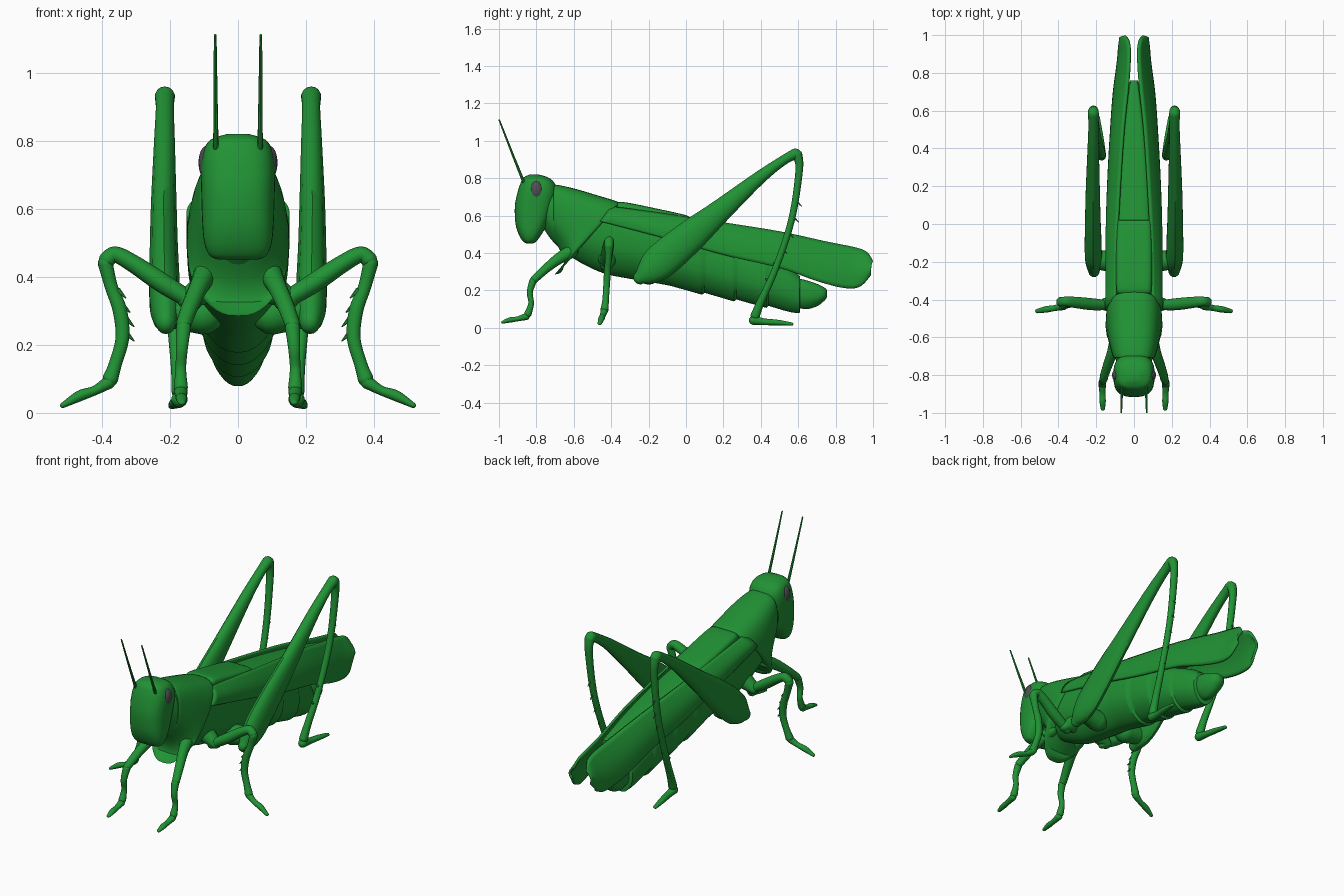
import bpy, bmesh, math
from mathutils import Vector


def material(name, rgb):
    m = bpy.data.materials.new(name)
    m.diffuse_color = (*rgb, 1)
    return m


GREEN = material("green", (0.015, 0.29, 0.035))
DARK = material("dark grey", (0.08, 0.075, 0.085))


def smooth(st, n):
    """Catmull-Rom interpolation of station tuples."""
    out = []
    for i in range(len(st) - 1):
        a, b = st[max(i - 1, 0)], st[i]
        c, d = st[i + 1], st[min(i + 2, len(st) - 1)]
        for k in range(n):
            t = k / n
            out.append(tuple(0.5 * (2 * q + (r - p) * t + (2 * p - 5 * q + 4 * r - s) * t * t
                                    + (3 * q - p - 3 * r + s) * t ** 3)
                             for p, q, r, s in zip(a, b, c, d)))
    return out + [tuple(st[-1])]


def build(name, rings, closed=True, mirror=False, solid=0, mat=GREEN, angle=40):
    """Skin a list of point rings into one object."""
    bm = bmesh.new()
    vs = [[bm.verts.new(p) for p in r] for r in rings]
    n = len(vs[0])
    for a, b in zip(vs, vs[1:]):
        for i in range(n if closed else n - 1):
            j = (i + 1) % n
            bm.faces.new((a[i], a[j], b[j], b[i]))
    if closed:
        bm.faces.new(vs[0])
        bm.faces.new(vs[-1])
    bmesh.ops.recalc_face_normals(bm, faces=bm.faces)
    me = bpy.data.meshes.new(name)
    bm.to_mesh(me)
    bm.free()
    ob = bpy.data.objects.new(name, me)
    bpy.context.collection.objects.link(ob)
    me.materials.append(mat)
    bpy.ops.object.select_all(action='DESELECT')
    ob.select_set(True)
    bpy.context.view_layer.objects.active = ob
    bpy.ops.object.shade_smooth_by_angle(angle=math.radians(angle))
    if solid:
        m = ob.modifiers.new("thickness", 'SOLIDIFY')
        m.thickness, m.offset = solid, 0
    if mirror:
        ob.modifiers.new("mirror", 'MIRROR').use_clip = False
    return ob


def oval(u, e):
    """Unit superellipse point."""
    c, s = math.cos(u), math.sin(u)
    return math.copysign(abs(c) ** (2 / e), c), math.copysign(abs(s) ** (2 / e), s)


def section(y, top, bot, w, e=2.6, taper=0.35, shear=0, n=40):
    """Upright body cross-section, narrower below, optionally slanted."""
    ring = []
    for i in range(n):
        c, s = oval(2 * math.pi * i / n, e)
        z = (top + bot) / 2 + s * (top - bot) / 2
        ring.append((c * w * (1 - taper * min(s, 0) ** 2), y + shear * (z - top), z))
    return ring


def limb(name, stations, ref, n=8, mat=GREEN, sides=14):
    """Round-ended tube through (x, y, z, in-plane radius, cross radius), mirrored."""
    st = smooth(stations, n)
    P = [Vector(s[:3]) for s in st]
    ref = Vector(ref)
    rings = []

    def ring(p, t, a, b):
        n1 = t.cross(ref).normalized()
        n2 = n1.cross(t).normalized()
        return [p + n1 * a * math.cos(2 * math.pi * i / sides) + n2 * b * math.sin(2 * math.pi * i / sides)
                for i in range(sides)]

    for i, p in enumerate(P):
        t = (P[min(i + 1, len(P) - 1)] - P[max(i - 1, 0)]).normalized()
        a, b = st[i][3:]
        angs = [math.radians(d) for d in (10, 35, 65)]
        caps = [ring(p + t * (-1 if i == 0 else 1) * math.cos(g) * min(a, b), t, a * math.sin(g), b * math.sin(g))
                for g in angs]
        if i == 0:
            rings += caps
        rings.append(ring(p, t, a, b))
        if i == len(P) - 1:
            rings += caps[::-1]
    return build(name, rings, mirror=True, mat=mat)


# Body with stepped abdomen segments
body = smooth([(-.78, .73, .56, .07), (-.71, .75, .46, .10), (-.6, .725, .37, .125), (-.45, .69, .295, .135),
               (-.3, .64, .262, .138), (-.1, .58, .228, .13), (.1, .51, .188, .12), (.27, .45, .152, .11),
               (.43, .38, .12, .096), (.55, .32, .095, .08), (.61, .275, .092, .068)], 12)
rings = []
for y, t, b, w in body:
    f = ((y + .09) / .175) % 1 if y > -.09 else 0
    rings.append(section(y, t, b - .014 * f, w * (1 + .07 * f)))
build("body", rings)
tip = smooth([(.57, .27, .115, .05), (.64, .255, .1, .055), (.7, .235, .115, .05), (.74, .215, .145, .038),
              (.755, .2, .165, .015)], 6)
build("abdomen_tip", [section(*s) for s in tip])

# Pronotum collar with slanted rear edge
collar = [(-.705, .745, .47, .1, 0), (-.70, .765, .46, .112, 0), (-.6, .745, .37, .133, .15),
          (-.48, .71, .30, .146, .45), (-.37, .676, .285, .15, .85), (-.36, .66, .29, .14, .88)]
build("pronotum", [section(y, t, b, w, 3, .35, s) for y, t, b, w, s in smooth(collar, 5)])

# Back shield and the cover between the wings
build("back_shield", [section(*s, 5, 0) for s in smooth(
    [(-.37, .655, .56, .085), (-.34, .673, .56, .094), (-.15, .636, .52, .096), (0, .602, .5, .092),
     (.02, .585, .5, .088)], 4)])
build("back_cover", [section(*s, 4, 0) for s in smooth(
    [(-.3, .625, .5, .1), (.2, .55, .44, .082), (.5, .497, .41, .055), (.76, .44, .38, .02)], 5)])

# Wings: upper edge x, y, z then lower edge x, y, z
wing = smooth([(.095, -.40, .645, .142, -.46, .57), (.09, -.1, .605, .143, -.1, .475),
               (.075, .2, .56, .136, .2, .39), (.055, .5, .512, .12, .5, .32), (.03, .75, .458, .105, .70, .25),
               (.022, .9, .428, .085, .85, .212), (.028, .965, .403, .075, .93, .222),
               (.04, .995, .355, .06, .985, .285)], 6)
sheet = []
for s in wing:
    a, b = Vector(s[:3]), Vector(s[3:])
    sheet.append([a.lerp(b, k / 10) + Vector((.02 * math.sin(math.pi * k / 10), 0, 0)) for k in range(11)])
build("wing", sheet, closed=False, mirror=True, solid=.014)

# Head: horizontal slices (z, front y, rear y, half width)
head = smooth([(.45, -.85, -.82, .055), (.462, -.872, -.80, .083), (.50, -.895, -.772, .099),
               (.56, -.912, -.738, .105), (.65, -.915, -.705, .108), (.72, -.902, -.69, .109),
               (.77, -.886, -.70, .101), (.803, -.868, -.735, .08), (.82, -.835, -.79, .03)], 5)
rings = []
for z, f, r, w in head:
    pts = [oval(2 * math.pi * i / 36, 2.7) for i in range(36)]
    rings.append([(c * w, (f + r) / 2 + s * (r - f) / 2, z) for c, s in pts])
build("head", rings)

# Eyes
rings = []
for k in range(13):
    g = math.pi * (k + .15) / 12.3
    rings.append([(.092 + .024 * math.sin(g) * math.cos(h), -.80 + .034 * math.sin(g) * math.sin(h),
                   .735 + .05 * math.cos(g)) for h in [2 * math.pi * i / 20 for i in range(20)]])
build("eye", rings, mirror=True, mat=DARK)

# Antennae
limb("antenna", [(.065, -.868, .78, .008, .008), (.066, -.93, .935, .006, .006),
                 (.067, -.998, 1.11, .004, .004)], (1, 0, 0), sides=8)

# Hind legs
X, Y = (1, 0, 0), (0, 1, 0)
limb("hind_femur", [(.212, -.25, .265, .035, .03), (.214, -.2, .30, .072, .043), (.216, -.13, .36, .094, .046),
                    (.218, .02, .487, .086, .042), (.218, .18, .622, .062, .038), (.216, .39, .80, .036, .031),
                    (.215, .52, .895, .026, .027), (.215, .585, .93, .029, .03)], X, 6)
limb("hind_hip", [(.1, -.2, .29, .06, .06), (.2, -.19, .3, .05, .05)], Y)
limb("hind_tibia", [(.215, .595, .925, .027, .029), (.214, .605, .84, .02, .022), (.208, .565, .58, .018, .019),
                    (.195, .48, .32, .018, .018), (.178, .40, .14, .021, .02), (.172, .37, .065, .025, .024)], X)
limb("hind_foot", [(.172, .36, .04, .024, .024), (.175, .42, .032, .018, .02), (.185, .49, .028, .015, .018),
                   (.193, .565, .02, .009, .012)], X)

# Middle legs
limb("middle_hip", [(.09, -.42, .37, .05, .05), (.15, -.425, .335, .03, .035)], Y)
limb("middle_femur", [(.13, -.43, .325, .024, .026), (.22, -.425, .38, .029, .032), (.31, -.415, .44, .026, .03),
                      (.36, -.41, .465, .024, .026), (.385, -.412, .45, .024, .025)], Y)
limb("middle_tibia", [(.39, -.412, .44, .022, .025), (.372, -.415, .37, .019, .018), (.347, -.42, .30, .021, .019),
                      (.34, -.425, .22, .02, .018), (.36, -.43, .145, .019, .018), (.375, -.435, .1, .023, .022)], Y)
limb("middle_foot", [(.38, -.437, .09, .02, .02), (.42, -.445, .066, .014, .016), (.465, -.452, .05, .016, .017),
                     (.515, -.462, .022, .008, .011)], Y)

# Front legs
limb("front_femur", [(.095, -.61, .41, .036, .035), (.115, -.68, .37, .03, .028), (.14, -.75, .315, .024, .025),
                     (.16, -.81, .26, .021, .022)], X)
limb("front_tibia", [(.16, -.818, .25, .02, .022), (.165, -.835, .19, .016, .018), (.168, -.828, .13, .015, .016),
                     (.168, -.845, .075, .02, .021)], X)
limb("front_foot", [(.168, -.855, .06, .019, .02), (.167, -.90, .048, .013, .016), (.166, -.94, .042, .014, .017),
                    (.165, -.98, .03, .008, .011)], X)

# Tibia spines
for k in range(6):
    t = k / 5
    y, z, x = .60 - .16 * t ** 1.4, .68 - .42 * t, .212 - .022 * t
    limb("hind_spine", [(x, y - .012, z, .007, .007), (x, y + .018, z - .03, .002, .002)], X, 1, sides=6)
for k in range(4):
    z = .36 - .042 * k
    x = .352 - .012 * min(k, 2)
    limb("middle_spine", [(x, -.42, z, .008, .008), (x - .022, -.422, z - .022, .002, .002)], Y, 1, sides=6)
